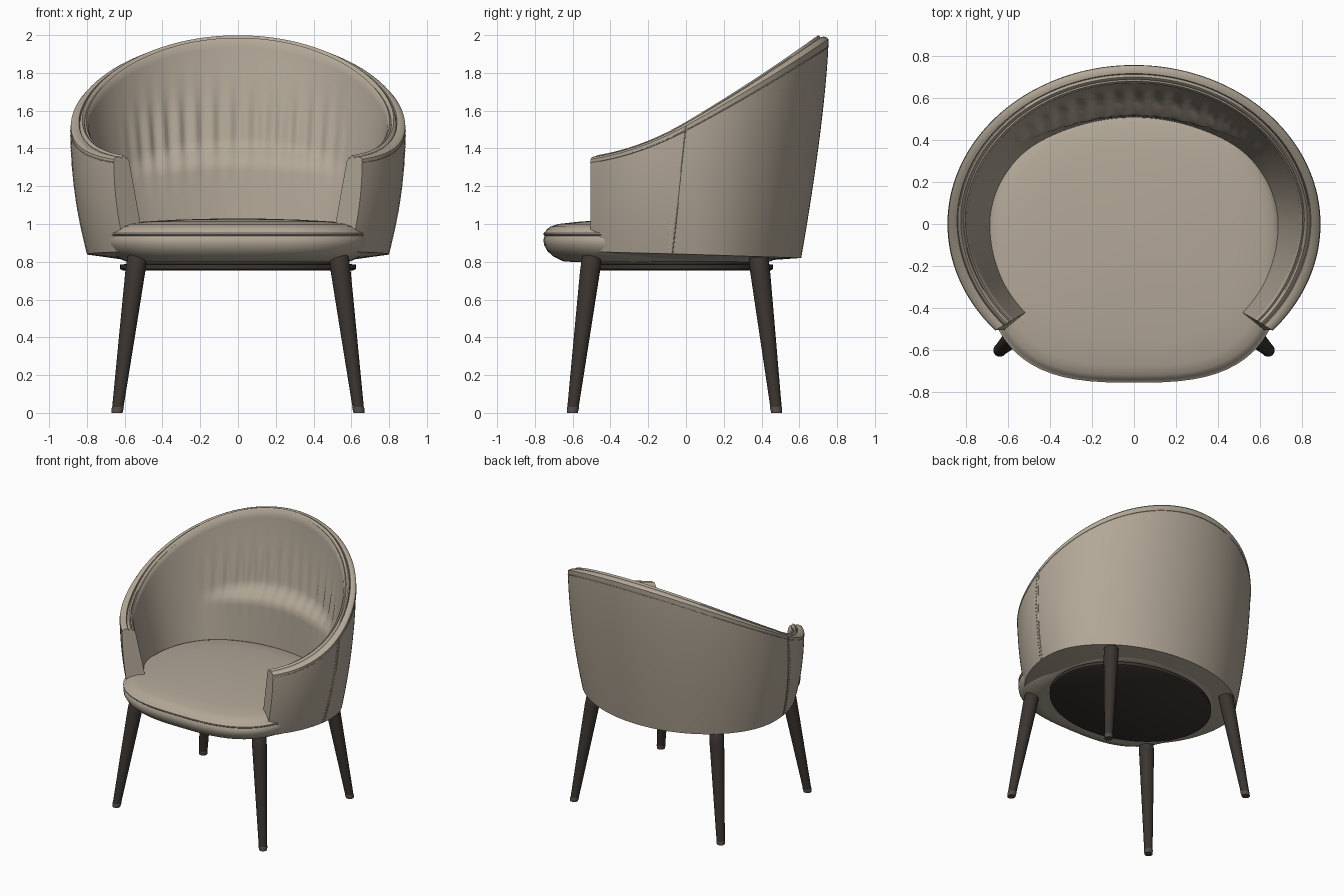
import bpy, bmesh
from math import sin, cos, pi, radians, exp
from mathutils import Vector

cube = bpy.data.objects.get("Cube")
if cube:
    bpy.data.objects.remove(cube)


def material(name, rgb):
    m = bpy.data.materials.new(name)
    m.use_nodes = True
    m.diffuse_color = (*rgb, 1)
    m.node_tree.nodes["Principled BSDF"].inputs["Base Color"].default_value = (*rgb, 1)
    return m


FABRIC = material("beige fabric", (0.45, 0.39, 0.313))
WOOD = material("dark wood", (0.043, 0.035, 0.029))
TIP = material("leg tip", (0.085, 0.073, 0.062))
parts = []


def finish(name, bm, mat):
    bmesh.ops.recalc_face_normals(bm, faces=bm.faces)
    mesh = bpy.data.meshes.new(name)
    bm.to_mesh(mesh)
    bm.free()
    mesh.materials.append(mat)
    ob = bpy.data.objects.new(name, mesh)
    bpy.context.collection.objects.link(ob)
    parts.append(ob)


def loft(name, rings, mat):
    """Skin a list of closed rings and cap both ends."""
    bm = bmesh.new()
    rows = [[bm.verts.new(p) for p in ring] for ring in rings]
    n = len(rows[0])
    for a, b in zip(rows, rows[1:]):
        for i in range(n):
            j = (i + 1) % n
            bm.faces.new((a[i], a[j], b[j], b[i]))
    bm.faces.new(rows[0])
    bm.faces.new(rows[-1])
    finish(name, bm, mat)


def tube(name, points, radius, mat, sides=6):
    """Thin round cord along a path."""
    pts = [Vector(p) for p in points]
    rings = []
    for i, p in enumerate(pts):
        d = (pts[min(i + 1, len(pts) - 1)] - pts[max(i - 1, 0)]).normalized()
        u = d.cross(Vector((0.3, 0.2, 1))).normalized()
        w = d.cross(u)
        rings.append([p + radius * (u * cos(2 * pi * k / sides) + w * sin(2 * pi * k / sides))
                      for k in range(sides)])
    loft(name, rings, mat)


def step(a, b, x):
    x = max(0, min(1, (x - a) / (b - a)))
    return x * x * (3 - 2 * x)


# Surfaces of the wrap-around back: t is the angle round it, u the height from 0 to 1
START, END = radians(-42), radians(222)


def rim_height(t):
    y = 0.755 * sin(t)
    return 1.53 + 0.55 * y + 0.075 * y * y + 0.32 * min(y, 0) ** 2


def outer(t, u):
    back = step(-0.5, 0.6, sin(t))
    low = 0.755 + (0.61 - 0.755) * back
    a = 0.80 + 0.085 * (1 - (1 - u) ** 2)
    b = low + (0.755 - low) * (1 - (1 - u) ** 1.4)
    z0 = 0.84 - 0.02 * sin(t)
    return Vector((a * cos(t), b * sin(t), z0 + (rim_height(t) - 0.01 - z0) * u))


def inner(t, u):
    s = max(0, sin(t))
    front = step(0.2, -0.5, sin(t))
    a = 0.68 + (0.115 - 0.02 * front) * u
    b = 0.67 - 0.15 * (1 - u) ** 1.25
    # lumbar pad and gathered pleats above it
    pad = (1 - step(0.36, 0.48, u)) * step(0.55, 0.95, s)
    b += (0.505 + 0.03 * u - b) * pad
    b += (0.62 + 0.06 * u - b) * front
    pleat = 0.009 * cos(50 * (t - pi / 2)) * exp(-((u - 0.56) / 0.18) ** 2) * step(0.5, 0.9, s)
    z0 = 0.94
    return Vector(((a + pleat) * cos(t), (b + pleat) * sin(t),
                   z0 + (rim_height(t) - 0.02 - z0) * u))


def rim(t, f, dz):
    p = outer(t, 1).lerp(inner(t, 1), f)
    p.z = rim_height(t) + dz
    return p


def section(t):
    pts = [outer(t, i / 14) for i in range(15)]
    # flat outer band, groove, then a raised welt
    pts += [rim(t, f, dz) for f, dz in
            ((0.12, 0.0), (0.3, 0.004), (0.46, 0.002), (0.5, -0.009), (0.55, 0.005),
             (0.65, 0.011), (0.75, 0.005), (0.8, -0.008), (0.88, -0.002))]
    pts += [inner(t, 1 - i / 30) for i in range(31)]
    # underside tucked in beneath the cushion
    base = inner(t, 0) * 0.86
    base.z = 0.808
    pts.append(base)
    return pts


COLS = 220
angles = [START + (END - START) * i / COLS for i in range(COLS + 1)]
loft("backrest_shell", [section(t) for t in angles], FABRIC)

# Welt line just below the rim on the outside
tube("rim_welt", [outer(t, 0.965) for t in angles[::2]], 0.003, FABRIC)


# Side seams with a row of stitches
def seam(sign, u, shift=0.0):
    p = outer(-0.10 * (1 - u) + shift, u)
    return Vector((sign * p.x, p.y, p.z))


for side, sign in (("left", 1), ("right", -1)):
    tube(side + "_side_seam", [seam(sign, i / 16) for i in range(17)], 0.003, FABRIC)
    bm = bmesh.new()
    for i in range(26):
        geo = bmesh.ops.create_cube(bm, size=0.008)
        bmesh.ops.translate(bm, verts=geo["verts"], vec=seam(sign, (i + 0.5) / 26, -0.028))
    finish(side + "_stitches", bm, FABRIC)


# Seat cushion: rounded plan, fuller at the front, with a welt round the edge
def plan(scale, z, n=72):
    ring = []
    for i in range(n):
        t = 2 * pi * i / n
        c, s = cos(t), sin(t)
        e = 2 / (2.9 if s < 0 else 2.3)
        x = 0.71 * scale * abs(c) ** e * (1 if c > 0 else -1)
        y = 0.655 * scale * abs(s) ** e * (1 if s > 0 else -1) - 0.1
        ring.append((x, y, z))
    return ring


SEAT = ((0.78, 0.80), (0.84, 0.803), (0.92, 0.828), (0.97, 0.858), (0.995, 0.89), (1.0, 0.92),
        (0.988, 0.937), (1.0, 0.944), (1.0, 0.952), (0.985, 0.958), (0.975, 0.970),
        (0.945, 0.986), (0.88, 1.0), (0.7, 1.013), (0.45, 1.023), (0.2, 1.028), (0.04, 1.03))
loft("seat_cushion", [plan(s, z) for s, z in SEAT], FABRIC)


# Dark base under the seat
def ellipse(a, b, z, n=64):
    return [(a * cos(2 * pi * i / n), b * sin(2 * pi * i / n) - 0.04, z) for i in range(n)]


loft("base_plate", [ellipse(0.61, 0.49, 0.755), ellipse(0.625, 0.5, 0.762),
                    ellipse(0.625, 0.5, 0.785), ellipse(0.59, 0.47, 0.788),
                    ellipse(0.59, 0.47, 0.81)], WOOD)


# Tapered splayed legs
def leg_piece(name, top, foot, spans, mat):
    rings = []
    for z, r in spans:
        c = foot.lerp(top, z / top.z)
        rings.append([(c.x + r * cos(pi * k / 12), c.y + r * sin(pi * k / 12), z)
                      for k in range(24)])
    loft(name, rings, mat)


for end, y_top, y_foot in (("front", -0.495, -0.602), ("back", 0.38, 0.48)):
    for side, sx in (("left", 1), ("right", -1)):
        top = Vector((sx * 0.53, y_top, 0.855))
        foot = Vector((sx * 0.64, y_foot, 0))
        name = f"{end}_{side}_leg"
        leg_piece(name, top, foot, ((0.03, 0.03), (0.4, 0.042), (0.75, 0.053),
                                    (0.825, 0.052), (0.845, 0.04), (0.855, 0.02)), WOOD)
        leg_piece(name + "_tip", top, foot, ((0, 0.029), (0.026, 0.032), (0.031, 0.031)), TIP)

# Smooth shading with crisp edges
bpy.ops.object.select_all(action="DESELECT")
for ob in parts:
    ob.select_set(True)
bpy.context.view_layer.objects.active = parts[0]
bpy.ops.object.shade_smooth_by_angle(angle=radians(40))
